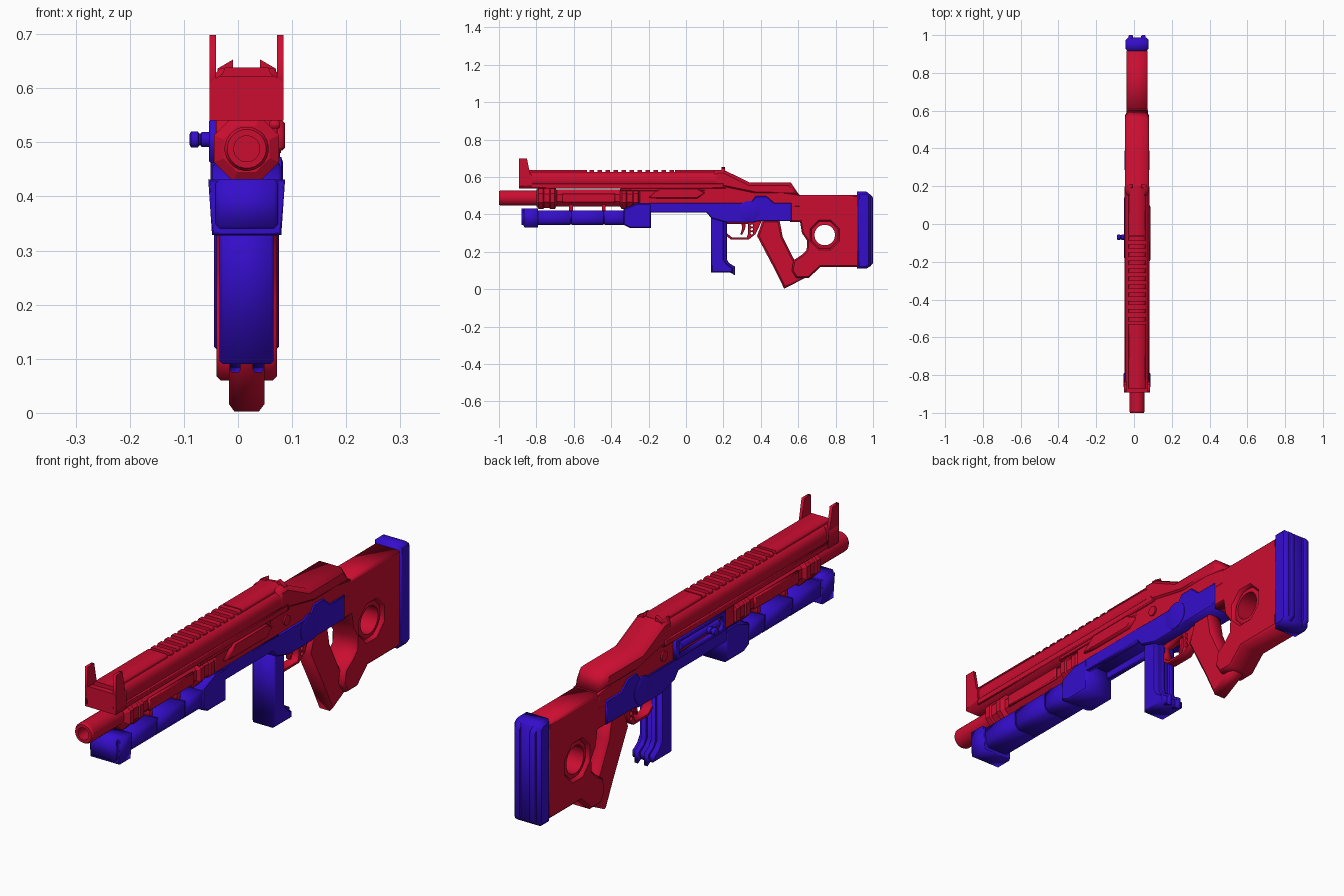
import bpy, bmesh
from math import pi, sin, cos

if "Cube" in bpy.data.objects:
    bpy.data.objects.remove(bpy.data.objects["Cube"])

CX = 0.016  # centre plane of the body


def material(name, rgb):
    m = bpy.data.materials.new(name)
    m.diffuse_color = (*rgb, 1)
    m.use_nodes = True
    m.node_tree.nodes["Principled BSDF"].inputs["Base Color"].default_value = m.diffuse_color
    return m


RED = material("red", (0.6, 0.004, 0.03))
BLUE = material("blue", (0.035, 0.004, 0.6))


def finish(name, mesh, mat):
    bm = bmesh.new()
    bm.from_mesh(mesh)
    bmesh.ops.remove_doubles(bm, verts=bm.verts, dist=1e-5)
    bmesh.ops.recalc_face_normals(bm, faces=bm.faces)
    bm.to_mesh(mesh)
    bm.free()
    mesh.materials.clear()
    mesh.materials.append(mat)
    ob = bpy.data.objects.new(name, mesh)
    bpy.context.collection.objects.link(ob)
    return ob


def prism(name, pts, half, mat, chamfer=0.0, axis='x', at=CX, holes=()):
    """Extrude a profile: (y, z) along x, or (x, z) along y, with chamfered rims."""
    cu = bpy.data.curves.new(name, 'CURVE')
    cu.dimensions, cu.fill_mode = '2D', 'BOTH'
    cu.extrude, cu.bevel_depth = half - chamfer, chamfer
    cu.offset, cu.bevel_resolution = -chamfer, 0
    for loop in (pts, *holes):
        sp = cu.splines.new('POLY')
        sp.points.add(len(loop) - 1)
        for p, (u, v) in zip(sp.points, loop):
            p.co = (u, v, 0, 1)
        sp.use_cyclic_u = True
    tmp = bpy.data.objects.new(name + "_outline", cu)
    bpy.context.collection.objects.link(tmp)
    if axis == 'x':
        tmp.location, tmp.rotation_euler = (at, 0, 0), (pi / 2, 0, pi / 2)
    else:
        tmp.location, tmp.rotation_euler = (CX, at, 0), (pi / 2, 0, 0)
    dg = bpy.context.evaluated_depsgraph_get()
    dg.update()
    mesh = bpy.data.meshes.new_from_object(tmp.evaluated_get(dg))
    loc, rot = tmp.location.copy(), tmp.rotation_euler.copy()
    bpy.data.objects.remove(tmp)
    ob = finish(name, mesh, mat)
    ob.location, ob.rotation_euler = loc, rot
    return ob


def rect(u0, u1, v0, v1):
    return [(u0, v0), (u1, v0), (u1, v1), (u0, v1)]


def ngon(u, v, r, n):
    return [(u + r * cos(2 * pi * (i + .5) / n), v + r * sin(2 * pi * (i + .5) / n)) for i in range(n)]


def mirrored(side):
    """Symmetric (x, z) outline from its right half."""
    return side + [(-x, z) for x, z in reversed(side)]


def span(name, side, y0, y1, mat, chamfer=0.0):
    return prism(name, mirrored(side), (y1 - y0) / 2, mat, chamfer, 'y', (y0 + y1) / 2)


def lathe(name, prof, centre, mat, axis='y', n=24, ring=False):
    """Turn (distance, radius) points around the x or y axis through centre."""
    bm = bmesh.new()
    grid = []
    for d, r in prof:
        row = []
        for i in range(n):
            a = 2 * pi * (i + .5) / n
            u, v = r * cos(a), r * sin(a)
            co = (d, u, v) if axis == 'x' else (u, d, v)
            row.append(bm.verts.new([c + o for c, o in zip(co, centre)]))
        grid.append(row)
    pairs = list(zip(grid, grid[1:])) + ([(grid[-1], grid[0])] if ring else [])
    for a, b in pairs:
        for i in range(n):
            j = (i + 1) % n
            bm.faces.new((a[i], a[j], b[j], b[i]))
    if not ring:
        bm.faces.new(grid[0])
        bm.faces.new(grid[-1])
    mesh = bpy.data.meshes.new(name)
    bm.to_mesh(mesh)
    bm.free()
    ob = finish(name, mesh, mat)
    if n > 12:
        bpy.ops.object.select_all(action='DESELECT')
        ob.select_set(True)
        bpy.context.view_layer.objects.active = ob
        bpy.ops.object.shade_smooth_by_angle()
    return ob


# Barrel, octagonal collars, shroud and hangers
BZ = 0.488
lathe("barrel", [(-.88, .024), (-1, .024), (-1, .036), (-.992, .041), (-.2, .041)], (CX, 0, BZ), RED)
for y0, y1 in ((-.80, -.69), (-.355, -.245)):
    lathe("barrel_collar", [(y0, .046), (y0 + .012, .065), (y0 + .035, .065), (y0 + .04, .059), (y1 - .04, .059),
                            (y1 - .035, .065), (y1 - .012, .065), (y1, .046)], (CX, 0, BZ), RED, n=8)
lathe("barrel_shroud", [(-.69, .05), (-.35, .05)], (CX, 0, BZ), RED, n=8)
for s in (-1, 1):
    prism("shroud_panel", rect(-.66, -.38, .463, .513), .006, RED, .004, at=CX + s * .05)
for y in (-.615, -.44):
    prism("barrel_hanger", rect(y - .01, y + .01, .41, .46), .03, RED)

# Upper cover with ribbed top
span("upper_cover", [(.062, .54), (.062, .602), (.047, .626)], -.87, .21, RED)
top = [(.047, .622), (.04, .638)]
span("cover_top_front", top, -.87, -.53, RED)
span("cover_top_rear", top, -.06, .2, RED)
for i in range(11):
    y = -.515 + i * .0427
    span("cover_rib", top, y, y + .023, RED)
for s in (-1, 1):
    prism("cover_ledge", rect(-.84, .2, .54, .565), .006, RED, .003, at=CX + s * .061)
prism("rear_hump", [(.15, .53), (.15, .637), (.205, .637), (.34, .571), (.56, .571), (.605, .505),
                    (.37, .505), (.2, .54)], .064, RED, .016)

# Sights
span("front_sight_base", [(.0685, .54), (.0685, .61), (.052, .622)], -.892, -.825, RED)
for s in (-1, 1):
    prism("front_sight_post", [(-.892, .55), (-.892, .698), (-.85, .698), (-.822, .56)],
          .006, RED, at=CX + s * .0625)
    prism("rear_sight_ear", [(s * .025, .625), (s * .025, .653), (s * .054, .636), (s * .054, .605)],
          .009, RED, axis='y', at=.2)

# Receiver with side bulge and pins
prism("receiver", [(-.25, .44), (-.25, .55), (.3, .55), (.61, .505), (.61, .44)], .057, RED, .004)
prism("receiver_bulge", [(-.2, .49), (-.14, .54), (.06, .54), (.1, .515), (.06, .485), (-.14, .485)],
      .015, RED, .005, at=.072)
prism("bulge_slot_rail", rect(-.35, .1, .525, .54), .01, RED, .003, at=.068)
lathe("receiver_pin", [(-.063, .013), (-.063, .02), (.063, .02), (.063, .013)], (CX, .2, .5), RED, 'x', 16)

# Bolt on the left side
prism("bolt_frame", rect(-.18, .14, .462, .541), .009, BLUE, .003, at=-.045,
      holes=[rect(-.155, .115, .478, .526)])
lathe("bolt", [(-.14, .016), (.1, .016)], (-.038, 0, .502), BLUE, n=12)
lathe("bolt_handle", [(-.09, .009), (-.087, .015), (-.074, .015), (-.072, .011), (-.069, .011), (-.067, .014),
                      (-.05, .014)], (0, -.07, .505), BLUE, 'x', 16)

# Blue fore-end
prism("fore_end_nose_side", [(-.88, .432), (-.795, .432), (-.795, .345), (-.84, .333), (-.88, .345)],
      .058, BLUE, .008)
span("fore_end_nose", [(.064, .329), (.071, .431)], -.865, -.79, BLUE, .003)
for y0, y1 in ((-.79, -.617), (-.612, -.442), (-.437, -.33)):
    span("fore_end_segment", [(.042, .343), (.058, .362), (.06, .422)], y0, y1, BLUE, .002)
span("fore_end_core", [(.04, .35), (.055, .415)], -.8, -.3, BLUE)
prism("fore_end_block", [(-.335, .345), (-.335, .43), (-.26, .46), (-.187, .46), (-.187, .328), (-.30, .328)],
      .064, BLUE, .006)

# Lower receiver with open underside
prism("lower_roof", rect(-.26, .15, .438, .462), .06, BLUE)
for s in (-1, 1):
    prism("lower_side_wall", rect(-.2, .15, .41, .462), .011, BLUE, .003, at=CX + s * .051)
prism("lower_rear", [(.11, .41), (.11, .462), (.345, .462), (.372, .498), (.43, .498), (.472, .462), (.565, .462),
                     (.565, .365), (.39, .365), (.36, .357), (.215, .357), (.135, .38)], .062, BLUE, .004)
lathe("pivot_disc", [(-.067, .046), (-.064, .055), (.064, .055), (.067, .046)], (CX, .338, .418), BLUE, 'x')

# Forward grip with rear ribs and hooked foot
prism("forward_grip", [(.135, .43), (.203, .43), (.203, .16), (.22, .135), (.25, .115), (.25, .09), (.135, .09)],
      .05, BLUE, .006)
for s in (-1, 1):
    prism("forward_grip_rib", [(.19, .37), (.218, .36), (.218, .16), (.23, .14), (.261, .122), (.261, .075),
                               (.24, .088), (.19, .095)], .01, BLUE, .003, at=CX + s * .021)

# Trigger and guard
prism("trigger_guard", [(.205, .365), (.207, .292), (.24, .266), (.335, .266), (.372, .295), (.405, .365)],
      .02, RED, .002,
      holes=[[(.217, .35), (.219, .299), (.245, .278), (.325, .278), (.332, .3), (.332, .35)]]
      + [ngon(.352, z, .007, 8) for z in (.299, .32, .341)])
prism("trigger", [(.295, .365), (.322, .365), (.316, .325), (.3, .29), (.291, .294), (.3, .325)], .01, RED, .002)

# Rear grip and thumbhole stock
prism("rear_grip", [(.38, .285), (.41, .37), (.50, .37), (.517, .28), (.575, .165), (.655, .07), (.525, .003),
                    (.475, .105)], .033, RED, .01)
prism("stock", [(.555, .505), (.925, .505), (.925, .12), (.72, .12), (.655, .06), (.59, .06), (.565, .1),
                (.575, .155), (.62, .185), (.645, .21), (.648, .26), (.62, .3), (.61, .36), (.555, .36)],
      .056, RED, .008, holes=[ngon(.742, .29, .077, 8)])
lathe("stock_ring", [(-.045, .055), (-.045, .066), (-.038, .079), (.038, .079), (.045, .066), (.045, .055)],
      (CX, .742, .29), RED, 'x', 24, ring=True)

# Butt pad with raised rear strips
prism("butt_pad", [(.915, .522), (.965, .522), (.987, .505), (.987, .125), (.965, .11), (.915, .11)],
      .06, BLUE, .012)
for s in (-1, 1):
    prism("butt_pad_strip", [(.96, .515), (.985, .508), (1, .49), (1, .14), (.985, .122), (.96, .115)],
          .012, BLUE, .004, at=CX + s * .034)
